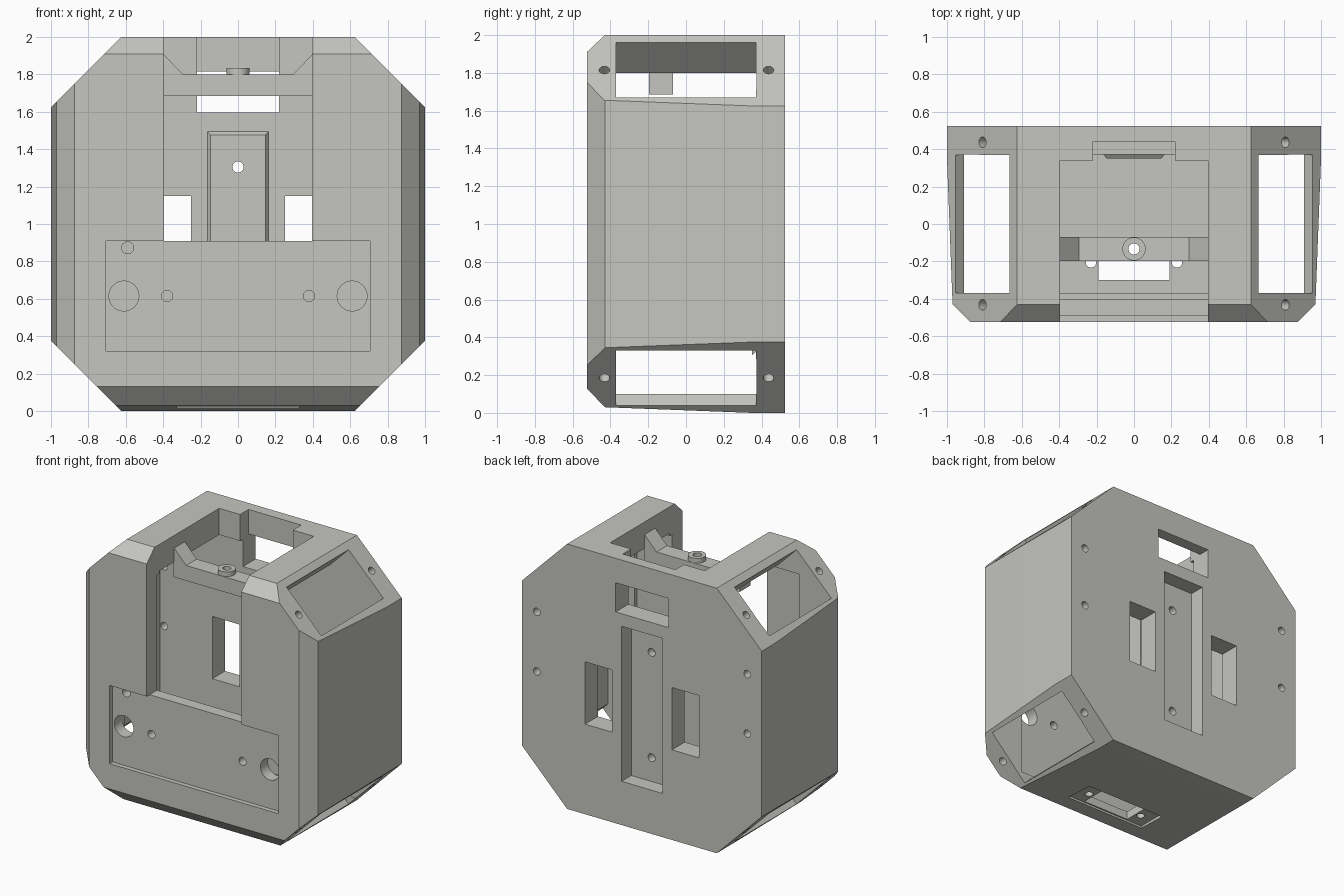
import bpy, bmesh, math
from mathutils import Matrix, Vector

if "Cube" in bpy.data.objects:
    bpy.data.objects.remove(bpy.data.objects["Cube"])

grey = bpy.data.materials.new("light grey")
grey.diffuse_color = (0.56, 0.56, 0.53, 1)
grey.use_nodes = True
grey.node_tree.nodes["Principled BSDF"].inputs["Base Color"].default_value = grey.diffuse_color


def make(name, bm):
    bmesh.ops.recalc_face_normals(bm, faces=bm.faces)
    me = bpy.data.meshes.new(name)
    bm.to_mesh(me)
    bm.free()
    me.materials.append(grey)
    ob = bpy.data.objects.new(name, me)
    bpy.context.collection.objects.link(ob)
    return ob


def loft(name, rings):
    """Solid through matching rings of points."""
    bm = bmesh.new()
    loops = [[bm.verts.new(p) for p in r] for r in rings]
    for a, b in zip(loops, loops[1:]):
        for i in range(len(a)):
            j = (i + 1) % len(a)
            bm.faces.new((a[i], a[j], b[j], b[i]))
    bm.faces.new(loops[0])
    bm.faces.new(loops[-1])
    return make(name, bm)


def box(x0, x1, y0, y1, z0, z1, name="cutter"):
    return loft(name, [[(x0, y, z0), (x1, y, z0), (x1, y, z1), (x0, y, z1)]
                       for y in (y0, y1)])


def rod(p0, p1, r, name="cutter", n=24):
    p0, p1 = Vector(p0), Vector(p1)
    d = p1 - p0
    bm = bmesh.new()
    m = Matrix.Translation((p0 + p1) / 2) @ d.to_track_quat('Z', 'Y').to_matrix().to_4x4()
    bmesh.ops.create_cone(bm, cap_ends=True, segments=n, radius1=r, radius2=r,
                          depth=d.length, matrix=m)
    return make(name, bm)


def cut(target, *cutters):
    for c in cutters:
        c.hide_render = True
        mod = target.modifiers.new("cut", 'BOOLEAN')
        mod.operation = 'DIFFERENCE'
        mod.solver = 'EXACT'
        mod.object = c
        bpy.context.view_layer.objects.active = target
        bpy.ops.object.modifier_apply(modifier=mod.name)
        bpy.data.objects.remove(c)


# Outer shell: octagon with a slight taper and a chamfered front
def octagon(y, w, top, bot):
    s = 2.625
    right = [(s - 2 + bot, bot), (w, w - s + 2), (w, s - w), (s - top, top)]
    pts = right + [(-x, z) for x, z in reversed(right)]
    return [(x, y, z) for x, z in pts]


body = loft("housing", [octagon(0.525, 1, 2, 0), octagon(0.35, 1, 2, 0),
                        octagon(-0.43, 0.97, 2, 0.03), octagon(-0.525, 0.875, 1.91, 0.13)])

# Main cavity, thinner front wall, front slot and roof notch
cut(body,
    box(-0.91, 0.91, -0.37, 0.372, 0.1, 1.8),
    box(-0.69, 0.69, -0.4, -0.3, 0.12, 1.78),
    box(-0.395, 0.395, -0.7, 0.34, 0.91, 2.1),
    box(-0.22, 0.22, 0.2, 0.44, 1.7, 2.1),
    box(-0.22, 0.22, 0.2, 0.7, 1.595, 1.815))

# Recessed front panel
cut(body, box(-0.705, 0.705, -0.7, -0.49, 0.32, 0.91))

# Corner windows with two screw holes each
for sx in (1, -1):
    for sz in (1, -1):
        c = Vector((sx * 0.81, 0, 1 + sz * 0.815))
        n = Vector((sx, 0, sz)).normalized()
        t = Vector((sx, 0, -sz)).normalized() * 0.205
        a, b = c + n * 0.15, c - n * 0.24
        ring = [a + t, a - t, b - t, b + t]
        cut(body, loft("cutter", [[p + Vector((0, y, 0)) for p in ring]
                                  for y in (-0.37, 0.37)]))
        for y in (-0.432, 0.437):
            q = c + Vector((0, y, 0))
            cut(body, rod(q + n * 0.1, q - n * 0.15, 0.028))

# Holes and openings mirrored left and right
for s in (1, -1):
    x0, x1 = sorted((s * 0.25, s * 0.475))
    cut(body,
        box(x0, x1, 0.3, 0.7, 0.68, 1.15),
        rod((s * 0.61, -0.6, 0.615), (s * 0.61, -0.34, 0.615), 0.08, n=32),
        rod((s * 0.38, -0.6, 0.615), (s * 0.38, -0.34, 0.615), 0.03))
    for z in (0.97, 1.42):
        cut(body, rod((s * 0.878, 0.3, z), (s * 0.878, 0.6, z), 0.028))
cut(body, rod((-0.59, -0.6, 0.873), (-0.59, -0.34, 0.873), 0.032))

# Bottom recess with slot and screw holes
cut(body, box(-0.325, 0.325, -0.31, -0.09, -0.1, 0.04),
    box(-0.19, 0.19, -0.3, -0.1, -0.1, 0.2))
for s in (1, -1):
    cut(body, rod((s * 0.23, -0.205, -0.1), (s * 0.23, -0.205, 0.2), 0.028))

# Rear channel, and the bevelled pad inside the back wall behind it
cut(body, box(-0.17, 0.17, 0.41, 0.7, 0.33, 1.5))
pad = loft("channel_pad", [
    [(-w, y, 0.33 - e), (w, y, 0.33 - e), (w, y, 1.5 - e), (-w, y, 1.5 - e)]
    for y, w, e in ((0.38, 0.17, 0), (0.35, 0.147, 0.023))])
for z in (0.51, 1.305):
    for part in (body, pad):
        cut(part, rod((0, 0.3, z), (0, 0.6, z), 0.03))

# Cross bar with raised ears and a round mounting collar
profile = [(-0.4, 1.685), (0.4, 1.685), (0.4, 1.91), (0.295, 1.8),
           (-0.295, 1.8), (-0.4, 1.91)]
bar = loft("cross_bar", [[(x, y, z) for x, z in profile] for y in (-0.197, -0.07)])
collar = rod((0, -0.133, 1.79), (0, -0.133, 1.835), 0.062, "bar_collar", 32)
for part in (bar, collar):
    cut(part, rod((0, -0.133, 1.5), (0, -0.133, 2), 0.03))

# Smooth the round holes and keep hard edges
for ob in (body, pad, bar, collar):
    bpy.ops.object.select_all(action='DESELECT')
    ob.select_set(True)
    bpy.context.view_layer.objects.active = ob
    bpy.ops.object.shade_smooth_by_angle(angle=math.radians(20))
